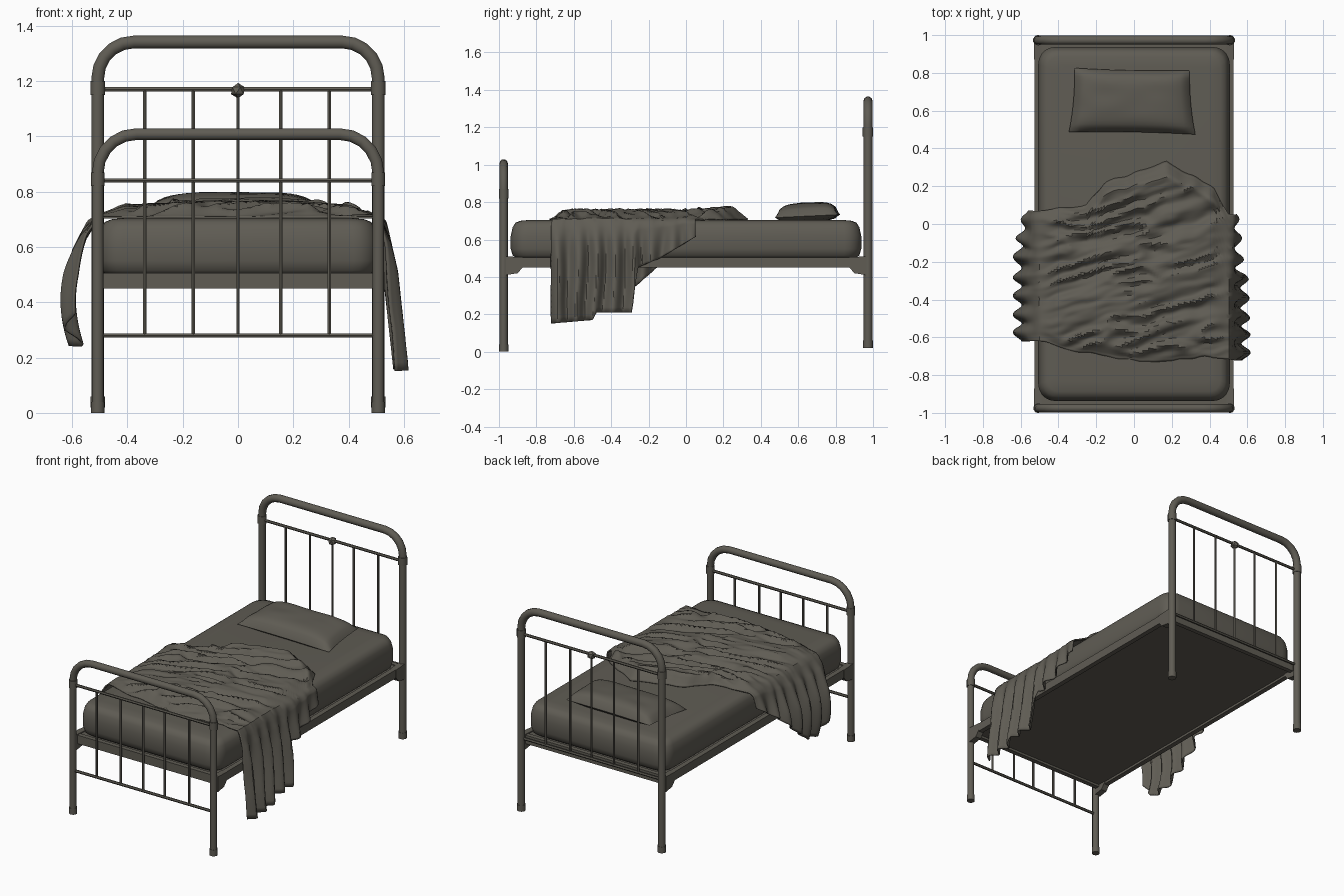
import bpy, bmesh, math
from mathutils import Vector, noise

if "Cube" in bpy.data.objects:
    bpy.data.objects.remove(bpy.data.objects["Cube"])

COLOR = (0.115, 0.107, 0.088, 1)
grey = bpy.data.materials.new("warm_dark_grey")
grey.use_nodes = True
grey.diffuse_color = COLOR
grey.node_tree.nodes["Principled BSDF"].inputs["Base Color"].default_value = COLOR


def finish(name, bm, angle=40):
    """Turn a bmesh into a shaded object."""
    bmesh.ops.recalc_face_normals(bm, faces=bm.faces)
    mesh = bpy.data.meshes.new(name)
    bm.to_mesh(mesh)
    bm.free()
    mesh.materials.append(grey)
    ob = bpy.data.objects.new(name, mesh)
    bpy.context.collection.objects.link(ob)
    bpy.ops.object.select_all(action='DESELECT')
    ob.select_set(True)
    bpy.context.view_layer.objects.active = ob
    bpy.ops.object.shade_smooth_by_angle(angle=math.radians(angle))
    return ob


def tube(name, points, radius, sides=10):
    """Sweep a ring along a path lying in an x-z plane."""
    bm = bmesh.new()
    pts = [Vector(p) for p in points]
    rings = []
    for i, p in enumerate(pts):
        a = (p - pts[max(i - 1, 0)]).normalized()
        b = (pts[min(i + 1, len(pts) - 1)] - p).normalized()
        t = (a + b).normalized()
        depth = Vector((0, 1, 0))
        across = t.cross(depth)
        miter = 1 / max(0.5, t.dot(b if b.length else a))
        rings.append([bm.verts.new(p + radius * (depth * math.cos(k * math.tau / sides)
                      + across * miter * math.sin(k * math.tau / sides))) for k in range(sides)])
    loft(bm, rings)
    return finish(name, bm)


def loft(bm, rings):
    for r, s in zip(rings, rings[1:]):
        n = len(r)
        for k in range(n):
            bm.faces.new((r[k], r[(k + 1) % n], s[(k + 1) % n], s[k]))
    bm.faces.new(rings[0])
    bm.faces.new(rings[-1])


def box(name, x0, x1, y0, y1, z0, z1):
    bm = bmesh.new()
    bmesh.ops.create_cube(bm, size=1)
    for v in bm.verts:
        v.co = ((x0 + x1) / 2 + v.co.x * (x1 - x0), (y0 + y1) / 2 + v.co.y * (y1 - y0),
                (z0 + z1) / 2 + v.co.z * (z1 - z0))
    return finish(name, bm)


def knob(name, loc, size):
    bm = bmesh.new()
    bmesh.ops.create_icosphere(bm, subdivisions=1, radius=size)
    bmesh.ops.translate(bm, verts=bm.verts, vec=loc)
    return finish(name, bm)


def lerp_table(table, x):
    for (xa, ya), (xb, yb) in zip(table, table[1:]):
        if x <= xb:
            return ya + (yb - ya) * max(0, (x - xa) / (xb - xa))
    return table[-1][1]


# Head and foot ends: bent tube, thin rails, upright bars
HALF = 0.507
BARS = (-0.337, -0.162, 0, 0.155, 0.33)


def bed_end(name, y, foot, top, bend, rail, low, radius):
    zc = top - radius - bend
    arc = [(HALF - bend + bend * math.cos(a), y, zc + bend * math.sin(a))
           for a in (math.radians(d) for d in range(0, 91, 18))]
    right = [(HALF, y, foot)] + arc
    left = [(-x, yy, z) for x, yy, z in reversed(right)]
    tube(name + "_frame", right + left, radius)
    for z in (rail, low):
        tube(name + "_rail", [(-HALF, y, z), (HALF, y, z)], 0.009, 6)
    for x in BARS:
        tube(name + "_bar", [(x, y, low), (x, y, rail)], 0.007, 6)
    for s in (-1, 1):
        tube(name + "_collar", [(s * HALF, y, rail - 0.02), (s * HALF, y, rail + 0.03)], radius + 0.004)
        tube(name + "_foot", [(s * HALF, y, foot), (s * HALF, y, foot + 0.04)], radius + 0.003)


bed_end("headboard", 0.973, 0.02, 1.365, 0.13, 1.17, 0.49, 0.024)
bed_end("footboard", -0.975, 0.0, 1.03, 0.14, 0.84, 0.28, 0.022)
knob("headboard_knob", (0, 0.973, 1.165), 0.028)

# Bed base: side rails, end rails, platform, corner brackets
for s in (-1, 1):
    xa, xb = sorted((s * 0.495, s * 0.527))
    box("side_rail", xa, xb, -0.96, 0.96, 0.45, 0.505)
    ya, yb = sorted((s * 0.925, s * 0.955))
    box("end_rail", -0.5, 0.5, ya, yb, 0.45, 0.505)
    for e in (-1, 1):
        bm = bmesh.new()
        profile = ((0.87, 0.455), (0.9, 0.42), (0.965, 0.41), (0.965, 0.51), (0.87, 0.505))
        loft(bm, [[bm.verts.new((s * x, e * y, z)) for y, z in profile] for x in (0.49, 0.53)])
        finish("corner_bracket", bm)
box("platform", -0.5, 0.5, -0.93, 0.93, 0.465, 0.5)

# Mattress: stacked rounded outlines
bm = bmesh.new()
rings = []
for inset, z in ((0.03, 0.5), (0.01, 0.515), (0, 0.55), (0, 0.62), (0.01, 0.665), (0.025, 0.69),
                 (0.05, 0.7), (0.1, 0.705)):
    hx, hy, r = 0.507 - inset, 0.937 - inset, 0.09 - inset * 0.6
    ring = []
    for q, (sx, sy) in enumerate(((1, 1), (-1, 1), (-1, -1), (1, -1))):
        for k in range(6):
            a = (q + k / 5) * math.pi / 2
            ring.append(bm.verts.new((sx * (hx - r) + r * math.cos(a), sy * (hy - r) + r * math.sin(a), z)))
    rings.append(ring)
loft(bm, rings)
finish("mattress", bm)

# Pillow: puffed grid with a sharp seam
bm = bmesh.new()
bmesh.ops.create_grid(bm, x_segments=24, y_segments=16, size=1)
top_verts = bm.verts[:]
copy = bmesh.ops.duplicate(bm, geom=bm.verts[:] + bm.edges[:] + bm.faces[:])["geom"]
bottom = {v for v in copy if isinstance(v, bmesh.types.BMVert)}
for v in bm.verts:
    a, b = v.co.x, v.co.y
    puff = max(0, (1 - a ** 4) * (1 - b ** 4)) ** 0.5
    dent = 0.006 * noise.noise(Vector((a * 2, b * 2, 1)))
    z = 0.725 - 0.03 * puff if v in bottom else 0.725 + (0.072 + dent) * puff
    v.co = ((0.32 - 0.015 * b) * a * (1 - 0.03 * (1 - b * b)) - 0.01,
            0.65 + 0.17 * b * (1 - 0.04 * (1 - a * a)) - 0.006 * a, z + 0.008 * b)
bmesh.ops.remove_doubles(bm, verts=bm.verts, dist=0.0005)
finish("pillow", bm, 60)

# Blanket: crumpled sheet with uneven ends, hanging over both sides
FRONT = [(-0.5, -0.62), (-0.3, -0.68), (0.1, -0.73), (0.4, -0.7), (0.5, -0.72)]
BACK = [(-0.5, 0.07), (-0.25, 0.1), (-0.15, 0.22), (0, 0.27), (0.17, 0.33), (0.42, 0.19), (0.5, 0.05)]
HEM_RIGHT = [(-0.73, 0.15), (-0.5, 0.17), (-0.48, 0.21), (-0.29, 0.21), (-0.26, 0.45),
             (-0.14, 0.5), (0.06, 0.62)]
HEM_LEFT = [(-0.62, 0.36), (-0.52, 0.24), (-0.4, 0.25), (-0.26, 0.36), (-0.1, 0.5), (0.07, 0.62)]
ROWS, COLS, DROP = 90, 64, 18


def top_height(x, y, v):
    warp = noise.noise(Vector((x * 3, y * 3, 5))) * 0.9
    fold = 1 - abs(noise.noise(Vector((x * 2.2 + warp, y * 13 - x * 3 + warp, 2)))) * 2.2
    small = noise.noise(Vector((x * 7, y * 30 - x * 8, 9)))
    edge = min(1, v * 14, (1 - v) * 14)
    roll = 0.03 * math.exp(-((1 - v) / 0.1) ** 2)
    crown = 0.025 * (1 - (x / 0.5) ** 2)
    lift = crown + 0.034 * max(0, fold) + 0.009 * small + roll
    return 0.703 + max(0.004, lift * edge * min(1, 0.25 + (0.5 - abs(x)) * 8))


def hang(side, y, t, start):
    hem = lerp_table(HEM_RIGHT if side > 0 else HEM_LEFT, y)
    z = start + (hem - start) * t
    drop = start - z
    pleat = 0.024 * math.sin(y * 62 + 1.5 * noise.noise(Vector((y * 6, z * 3, side))))
    if side > 0:
        out = 0.022 + 0.11 * drop
    else:
        out = 0.022 + 0.085 * math.sin(min(1, drop / 0.48) * 2.5)
    out += pleat * min(1, drop * 5)
    return Vector((side * (0.507 + max(0.012, out) * min(1, 0.3 + t * 4)), y, z))


bm = bmesh.new()
grid = []
for j in range(ROWS + 1):
    v = j / ROWS
    row = []
    for i in range(-DROP, COLS + DROP + 1):
        x = min(0.5, max(-0.5, i / COLS - 0.5))
        y0, y1 = lerp_table(FRONT, x), lerp_table(BACK, x)
        y = y0 + (y1 - y0) * v
        if 0 <= i <= COLS:
            wobble = 0.012 * noise.noise(Vector((x * 14, y * 5, 3)))
            p = Vector((x, y + wobble, top_height(x, y, v)))
        else:
            side, t = (-1, -i / DROP) if i < 0 else (1, (i - COLS) / DROP)
            p = hang(side, y, t, top_height(side * 0.5, y, v))
        row.append(bm.verts.new(p))
    grid.append(row)
for r, s in zip(grid, grid[1:]):
    for i in range(len(r) - 1):
        bm.faces.new((r[i], r[i + 1], s[i + 1], s[i]))
blanket = finish("blanket", bm, 35)
thick = blanket.modifiers.new("thickness", 'SOLIDIFY')
thick.thickness = 0.008
thick.offset = 0
